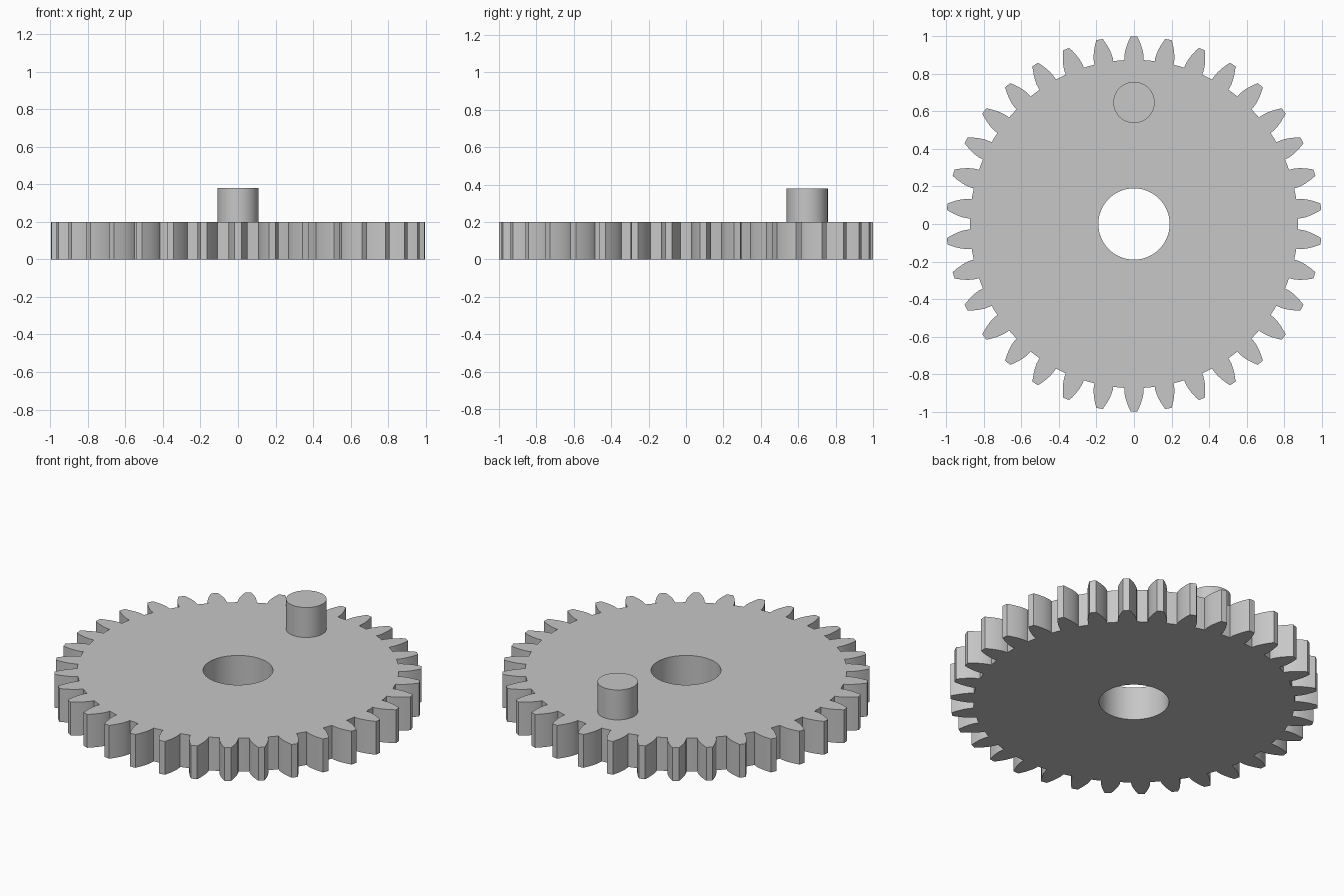
import bpy, bmesh
from math import pi, cos, sin, tan, acos, radians

cube = bpy.data.objects.get("Cube")
if cube:
    bpy.data.objects.remove(cube)

TEETH = 34
TIP_R, ROOT_R, PITCH_R = 1.0, 0.875, 0.944
BASE_R = PITCH_R * cos(radians(20))
HOLE_R, THICKNESS = 0.19, 0.2

grey = bpy.data.materials.new("plain grey")
grey.use_nodes = True
colour = (0.57, 0.57, 0.57, 1)
grey.diffuse_color = colour
grey.node_tree.nodes["Principled BSDF"].inputs["Base Color"].default_value = colour


def finish(obj):
    """Give the part its colour and smooth its curved walls."""
    obj.data.materials.clear()
    obj.data.materials.append(grey)
    bpy.ops.object.select_all(action='DESELECT')
    obj.select_set(True)
    bpy.context.view_layer.objects.active = obj
    bpy.ops.object.shade_smooth_by_angle(angle=radians(30))


def polar(r, a):
    return (r * cos(a), r * sin(a), 0)


def half_angle(r):
    """Half of the angle an involute tooth spans at radius r."""
    def inv(a):
        return tan(a) - a
    pressure = acos(min(1, BASE_R / r))
    return pi / (2 * TEETH) + inv(radians(20)) - inv(pressure) - 0.003


# Toothed outline: rising flank, tip, falling flank, root
flank = [ROOT_R] + [BASE_R + (TIP_R - BASE_R) * i / 6 for i in range(7)]
outline = []
for t in range(TEETH):
    a = pi / 2 + t * 2 * pi / TEETH
    outline += [polar(r, a - half_angle(r)) for r in flank]
    outline.append(polar(TIP_R, a))
    outline += [polar(r, a + half_angle(r)) for r in reversed(flank)]
    outline.append(polar(ROOT_R, a + pi / TEETH))
bore = [polar(HOLE_R, i * 2 * pi / 64) for i in range(64)]

# Gear plate: fill between outline and bore, then thicken
bm = bmesh.new()
edges = []
for loop in (outline, bore):
    verts = [bm.verts.new(p) for p in loop]
    edges += [bm.edges.new((v, verts[i - 1])) for i, v in enumerate(verts)]
bmesh.ops.triangle_fill(bm, edges=edges, use_beauty=True, normal=(0, 0, 1))
bmesh.ops.recalc_face_normals(bm, faces=bm.faces)
mesh = bpy.data.meshes.new("gear_wheel")
bm.to_mesh(mesh)
bm.free()
gear = bpy.data.objects.new("gear_wheel", mesh)
bpy.context.collection.objects.link(gear)
gear.location.z = THICKNESS / 2
bpy.context.view_layer.objects.active = gear
gear.select_set(True)
solid = gear.modifiers.new("thickness", 'SOLIDIFY')
solid.thickness = THICKNESS
solid.offset = 0
bpy.ops.object.modifier_apply(modifier=solid.name)
finish(gear)

# Crank pin standing on the plate
bpy.ops.mesh.primitive_cylinder_add(vertices=64, radius=0.11, depth=0.18,
                                    location=(0, 0.648, THICKNESS + 0.09))
pin = bpy.context.object
pin.name = "crank_pin"
finish(pin)
